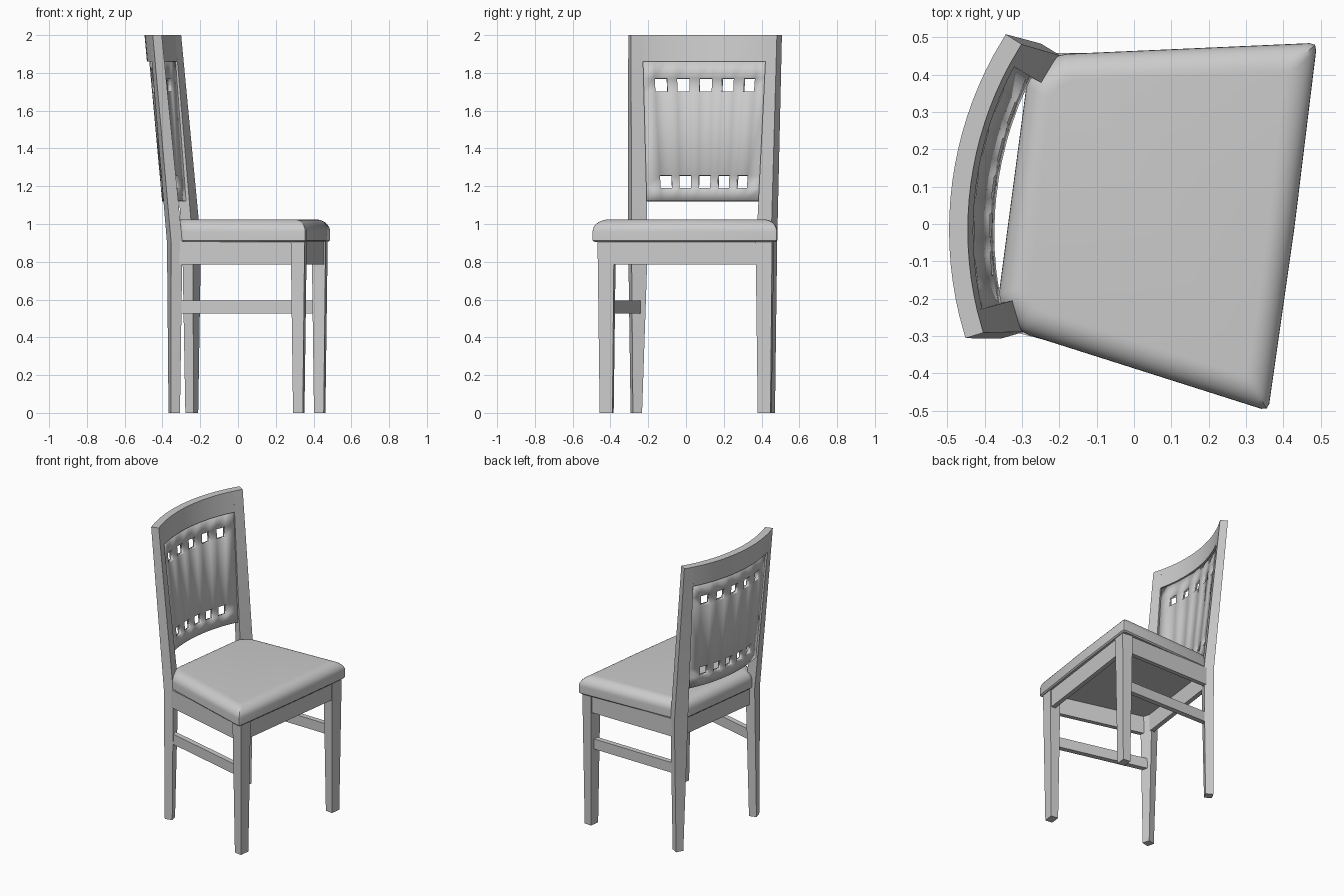
import bpy, bmesh, math
from mathutils import Vector

if "Cube" in bpy.data.objects:
    bpy.data.objects.remove(bpy.data.objects["Cube"])

TURN = math.radians(7.55)          # the chair is turned slightly from the x axis
C, S, OFF = math.cos(TURN), math.sin(TURN), 0.048
R = 0.98                           # radius of the curved back


def world(u, w, z):
    """u = towards chair front, w = sideways from chair centre line."""
    v = w + OFF
    return (u * C + v * S, -u * S + v * C, z)


def finish(name, bm):
    bmesh.ops.recalc_face_normals(bm, faces=bm.faces)
    me = bpy.data.meshes.new(name)
    bm.to_mesh(me)
    bm.free()
    ob = bpy.data.objects.new(name, me)
    bpy.context.collection.objects.link(ob)
    bpy.ops.object.select_all(action='DESELECT')
    ob.select_set(True)
    bpy.context.view_layer.objects.active = ob
    bpy.ops.object.shade_smooth_by_angle(angle=math.radians(35))
    return ob


def loft(name, rings):
    bm = bmesh.new()
    vs = [[bm.verts.new(world(*p)) for p in r] for r in rings]
    n = len(vs[0])
    for a, b in zip(vs, vs[1:]):
        for i in range(n):
            j = (i + 1) % n
            bm.faces.new((a[i], a[j], b[j], b[i]))
    bm.faces.new(vs[0])
    bm.faces.new(vs[-1])
    return finish(name, bm)


def bar(name, p, q, t, z0, z1):
    p, q = Vector(p), Vector(q)
    d = (q - p).normalized()
    n = Vector((-d.y, d.x)) * t / 2
    loft(name, [[(*(e + n), z0), (*(e - n), z0), (*(e - n), z1), (*(e + n), z1)]
                for e in (p, q)])


def arc(angle, depth, z):
    """Point on the leaning curved back, depth measured in from its rear face."""
    uc = -0.497 + R + 0.093 * (2 - z)
    r = R - depth
    return (uc - r * math.cos(angle), r * math.sin(angle), z)


def lerp(a, b, z):
    return a + (b - a) * (z - 0.9) / 1.1


def inner(z):
    return lerp(0.321, 0.365, z)


def outer(z):
    return lerp(0.418, 0.432, z)


def thick(z):
    return lerp(0.062, 0.05, z)


# Seat cushion: rounded outline lofted through an edge profile
def outline(inset, z):
    base = [Vector(p) for p in ((.422, -.497), (.427, 0), (.422, .497), (-.259, .376),
                                (-.334, .30), (-.334, -.30), (-.259, -.376))]
    n = len(base)
    pts = []
    for i, p in enumerate(base):
        e1 = (p - base[i - 1]).normalized()
        e2 = (base[(i + 1) % n] - p).normalized()
        n1, n2 = Vector((-e1.y, e1.x)), Vector((-e2.y, e2.x))
        q = p + (n1 + n2) * inset / (1 + n1.dot(n2))
        a, b = q - e1 * .02, q + e2 * .02
        for k in (a, a * .25 + q * .5 + b * .25, b):
            pts.append((k.x, k.y, z))
    return pts


profile = [(.008, .905), (0, .913)]
for i in range(9):
    t = math.pi / 2 * i / 8
    profile.append((.07 * (1 - math.cos(t)), .96 + .065 * math.sin(t)))
loft("seat", [outline(d, z) for d, z in profile])

for side, tag in ((1, "left"), (-1, "right")):
    # Back post: straight leg below, leaning upright above
    a = 0.38
    f = Vector((math.cos(a), -math.sin(a))) * .025
    g = Vector((math.sin(a), math.cos(a))) * .025
    c = Vector((-.30, .353))
    rings = [[(*k, 0) for k in (c - f + g, c + f + g, c + f - g, c - f - g)]]
    for z in (.9, 2):
        rings.append([arc(outer(z), 0, z), arc(outer(z), thick(z), z),
                      arc(inner(z), thick(z), z), arc(inner(z), 0, z)])
    loft("back_post_" + tag, [[(u, w * side, z) for u, w, z in r] for r in rings])

    # Tapered front leg
    loft("front_leg_" + tag,
         [[(.374 + i * a, side * .422 + j * b, z)
           for i, j in ((-1, -1), (1, -1), (1, 1), (-1, 1))]
          for a, b, z in ((.026, .034, 0), (.037, .044, .907))])

    # Side apron and side stretcher
    bar("side_apron_" + tag, (.37, .445 * side), (-.29, .36 * side), .03, .785, .907)
    bar("side_stretcher_" + tag, (.374, .42 * side), (-.295, .342 * side), .035, .525, .595)

# Front and back aprons
bar("front_apron", (.388, -.41), (.388, .41), .03, .785, .907)
bar("back_apron", (-.295, -.34), (-.295, .34), .03, .785, .907)

# Curved top rail
rings = []
for i in range(17):
    s = -1 + i / 8
    rings.append([arc(s * inner(z), d, z)
                  for z, d in ((1.86, 0), (1.86, thick(1.86)), (2, thick(2)), (2, 0))])
loft("top_rail", rings)

# Curved back panel with two rows of square openings
bm = bmesh.new()
rows = [1.12, 1.19, 1.255, 1.70, 1.77, 1.865]
grid = []
for z in rows:
    step = .325 + .03 * (z - 1.22) / .52
    cols = [-1.02] + [k * step + h for k in range(-2, 3) for h in (-.098, .098)] + [1.02]
    grid.append([bm.verts.new(world(*arc(s * inner(z), .026, z))) for s in cols])
for r in range(5):
    for k in range(11):
        if r in (1, 3) and k % 2 == 1:
            continue
        bm.faces.new((grid[r][k], grid[r][k + 1], grid[r + 1][k + 1], grid[r + 1][k]))
panel = finish("back_panel", bm)
m = panel.modifiers.new("thickness", 'SOLIDIFY')
m.thickness = .028
m.offset = 0
panel.modifiers.move(len(panel.modifiers) - 1, 0)
